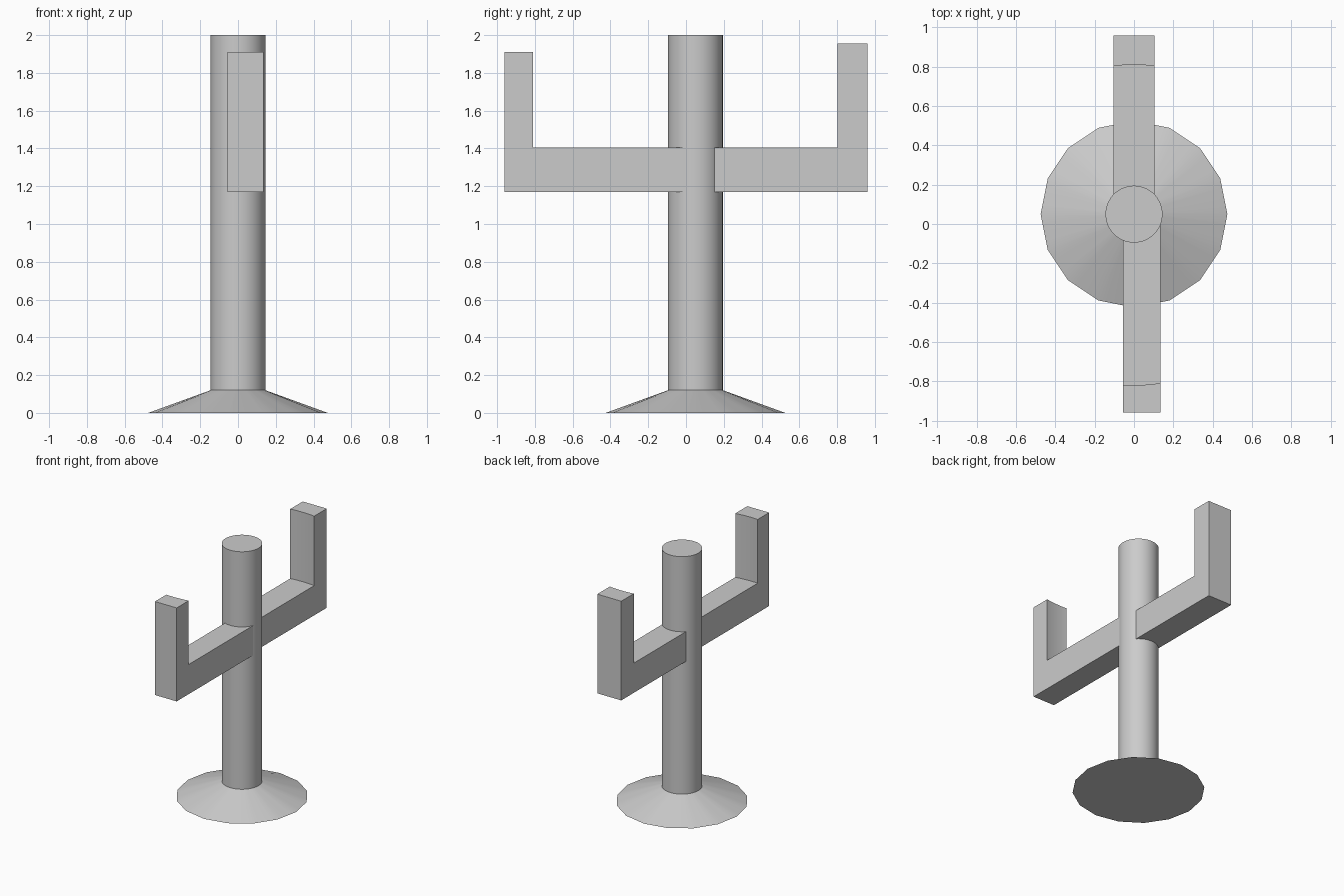
import bpy, bmesh
from math import sin, cos, pi, sqrt

if "Cube" in bpy.data.objects:
    bpy.data.objects.remove(bpy.data.objects["Cube"])

TRUNK_R, TRUNK_Y = 0.145, 0.05
SEG = 64
SIDES = 16


def make_object(name, rings, cap_ends, closed=True):
    """Skin a list of equal-length closed rings and cap both ends."""
    bm = bmesh.new()
    loops = [[bm.verts.new(p) for p in ring] for ring in rings]
    for a, b in zip(loops, loops[1:]):
        n = len(a)
        for i in range(n):
            j = (i + 1) % n
            bm.faces.new((a[i], a[j], b[j], b[i]))
    if cap_ends:
        bm.faces.new(loops[0])
        bm.faces.new(loops[-1])
    bmesh.ops.recalc_face_normals(bm, faces=bm.faces[:])
    me = bpy.data.meshes.new(name)
    bm.to_mesh(me)
    bm.free()
    ob = bpy.data.objects.new(name, me)
    bpy.context.collection.objects.link(ob)
    bpy.ops.object.select_all(action='DESELECT')
    ob.select_set(True)
    bpy.context.view_layer.objects.active = ob
    bpy.ops.object.shade_smooth_by_angle(angle=pi / 6)
    return ob


def circle(r, z, sides=None):
    """Round ring, or the outline of a regular polygon with the same point count."""
    pts = []
    for i in range(SEG):
        a = 2 * pi * i / SEG
        rr = r
        if sides:
            step = 2 * pi / sides
            rr = r * cos(step / 2) / cos(a % step - step / 2)
        pts.append((rr * cos(a), TRUNK_Y + rr * sin(a), z))
    return pts


def arm(name, side, x0, x1, inner_r, top):
    """L-shaped arm: curved root on the trunk, curved inner face on the upright."""
    rings = []
    steps = 12
    for i in range(steps + 1):
        x = x0 + (x1 - x0) * i / steps
        root = TRUNK_Y + side * (sqrt(TRUNK_R ** 2 - x * x) - 0.003)
        inner = side * sqrt(inner_r ** 2 - x * x)
        outer = side * 0.96
        profile = [(root, 1.17), (outer, 1.17), (outer, top),
                   (inner, top), (inner, 1.405), (root, 1.405)]
        rings.append([(x, y, z) for y, z in profile])
    return make_object(name, rings, True)


# Round trunk flaring into a sixteen-sided foot
make_object("trunk_and_foot", [circle(0.475, 0, SIDES), circle(TRUNK_R, 0.12),
                               circle(TRUNK_R, 2.0)], True)

# Two raised arms, front one narrower and set to the right
arm("front_arm", -1, -0.055, 0.135, 0.82, 1.91)
arm("back_arm", 1, -0.105, 0.105, 0.81, 1.955)
